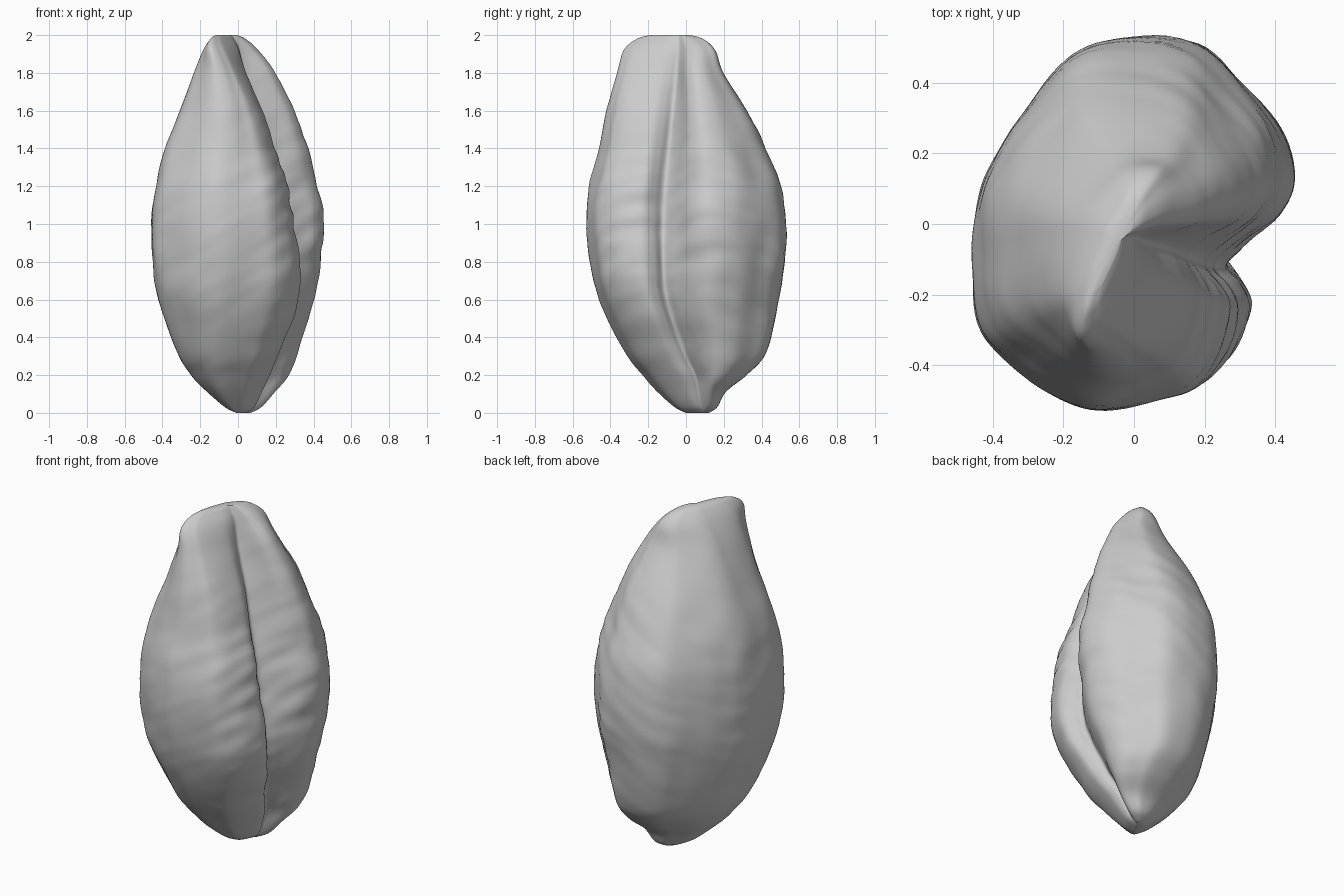
import bpy, bmesh, math
from mathutils import Vector, noise

if "Cube" in bpy.data.objects:
    bpy.data.objects.remove(bpy.data.objects["Cube"], do_unlink=True)

# Widest cross-section, starting and ending in the groove between the lobes
OUTLINE = [(.28, -.13), (.33, -.07), (.415, .02), (.46, .13), (.42, .27), (.31, .4),
           (.19, .51), (0, .53), (-.15, .49), (-.25, .4), (-.39, .2), (-.45, .05),
           (-.46, -.1), (-.455, -.24), (-.42, -.34), (-.33, -.42), (-.21, -.5),
           (-.08, -.53), (.1, -.495), (.21, -.46), (.29, -.37), (.34, -.25), (.32, -.18)]

# Levels: z, left x, right x, front y, back y, groove y, front lobe x
LEVELS = [(0, 0, .05, 0, .12, .08, .04),
          (.03, -.06, .1, -.06, .165, .08, .085),
          (.11, -.155, .17, -.15, .21, .07, .13),
          (.2, -.24, .25, -.23, .32, .05, .18),
          (.33, -.32, .31, -.33, .43, -.01, .235),
          (.6, -.42, .4, -.46, .49, -.1, .325),
          (.8, -.45, .44, -.51, .525, -.12, .33),
          (1, -.455, .455, -.53, .525, -.12, .3),
          (1.2, -.435, .42, -.51, .5, -.11, .265),
          (1.4, -.385, .365, -.46, .42, -.09, .205),
          (1.6, -.305, .29, -.42, .32, -.07, .14),
          (1.8, -.225, .175, -.365, .2, -.05, .055),
          (1.92, -.165, .07, -.33, .155, -.04, .01),
          (1.98, -.12, .0, -.26, .09, -.04, -.03),
          (2, -.095, -.035, -.19, .02, -.04, -.05)]


def spline(points, steps, closed=False):
    """Smooth curve through points of any dimension."""
    n, out = len(points), []
    pick = lambda i: points[i % n] if closed else points[max(0, min(n - 1, i))]
    for i in range(n if closed else n - 1):
        quad = list(zip(*(pick(i + k) for k in (-1, 0, 1, 2))))
        for s in range(steps):
            t = s / steps
            out.append([b + .5 * t * (c - a + t * (2*a - 5*b + 4*c - d + t * (3*(b - c) + d - a)))
                        for a, b, c, d in quad])
    return out if closed else out + [list(points[-1])]


def place(px, py, level):
    """Fit an outline point to the extents of one level."""
    z, x0, x1, y0, y1, yg, lobe = level
    mid = (x0 + x1) / 2
    g = py + .13
    if px < 0:
        x = mid + px / .46 * (mid - x0)
    else:
        f = max(0, min(1, g / .15))
        f = f * f * (3 - 2 * f)
        front = mid + px / .34 * (lobe - mid)
        back = mid + px / .46 * (x1 - mid)
        x = front + (back - front) * f
        # The groove deepens towards the upper end
        depth = .045 * math.sin(math.pi * z / 2) * z / 2
        x -= depth * math.exp(-(g / .085) ** 2)
    y = yg + (g / .66 * (y1 - yg) if g > 0 else g / .4 * (yg - y0))
    # Both tips are slanted ridges
    x += .4 * (z - 1) ** 4 * (y - (y0 + y1) / 2)
    return Vector((x, y, z))


def wrinkle(p):
    """Gentle lumps all over, with cross folds beside the groove."""
    lumps = noise.noise(Vector((p.x * 7, p.y * 7, p.z * 4)))
    folds = noise.noise(Vector((p.x * 4, p.y * 4, p.z * 13 - p.x * 7)))
    side = max(0, min(1, p.x * 4))
    fade = math.sin(math.pi * max(0, min(1, p.z / 2)))
    return fade * (.008 * lumps + (.004 + .006 * side) * folds)


# Husk body lofted through the levels
bm = bmesh.new()
profile = spline(OUTLINE, 6, closed=True)
rings = [[bm.verts.new(place(px, py, level)) for px, py in profile]
         for level in spline(LEVELS, 8)]
count = len(profile)
for low, high in zip(rings, rings[1:]):
    for i in range(count):
        j = (i + 1) % count
        bm.faces.new((low[i], low[j], high[j], high[i]))
for ring in (rings[0], rings[-1]):
    hub = bm.verts.new(sum((v.co for v in ring), Vector()) / count)
    for i in range(count):
        bm.faces.new((ring[i], ring[(i + 1) % count], hub))
bmesh.ops.recalc_face_normals(bm, faces=bm.faces)
bm.normal_update()
for v, shift in [(v, v.normal * wrinkle(v.co)) for v in bm.verts]:
    v.co += shift

mesh = bpy.data.meshes.new("seed_husk")
bm.to_mesh(mesh)
bm.free()
husk = bpy.data.objects.new("seed_husk", mesh)
bpy.context.collection.objects.link(husk)

# Plain grey husk colour
grey = bpy.data.materials.new("husk_grey")
grey.use_nodes = True
colour = (.6, .6, .6, 1)
grey.diffuse_color = colour
grey.node_tree.nodes["Principled BSDF"].inputs["Base Color"].default_value = colour
mesh.materials.append(grey)

bpy.context.view_layer.objects.active = husk
husk.select_set(True)
bpy.ops.object.shade_smooth_by_angle(angle=math.radians(60))
